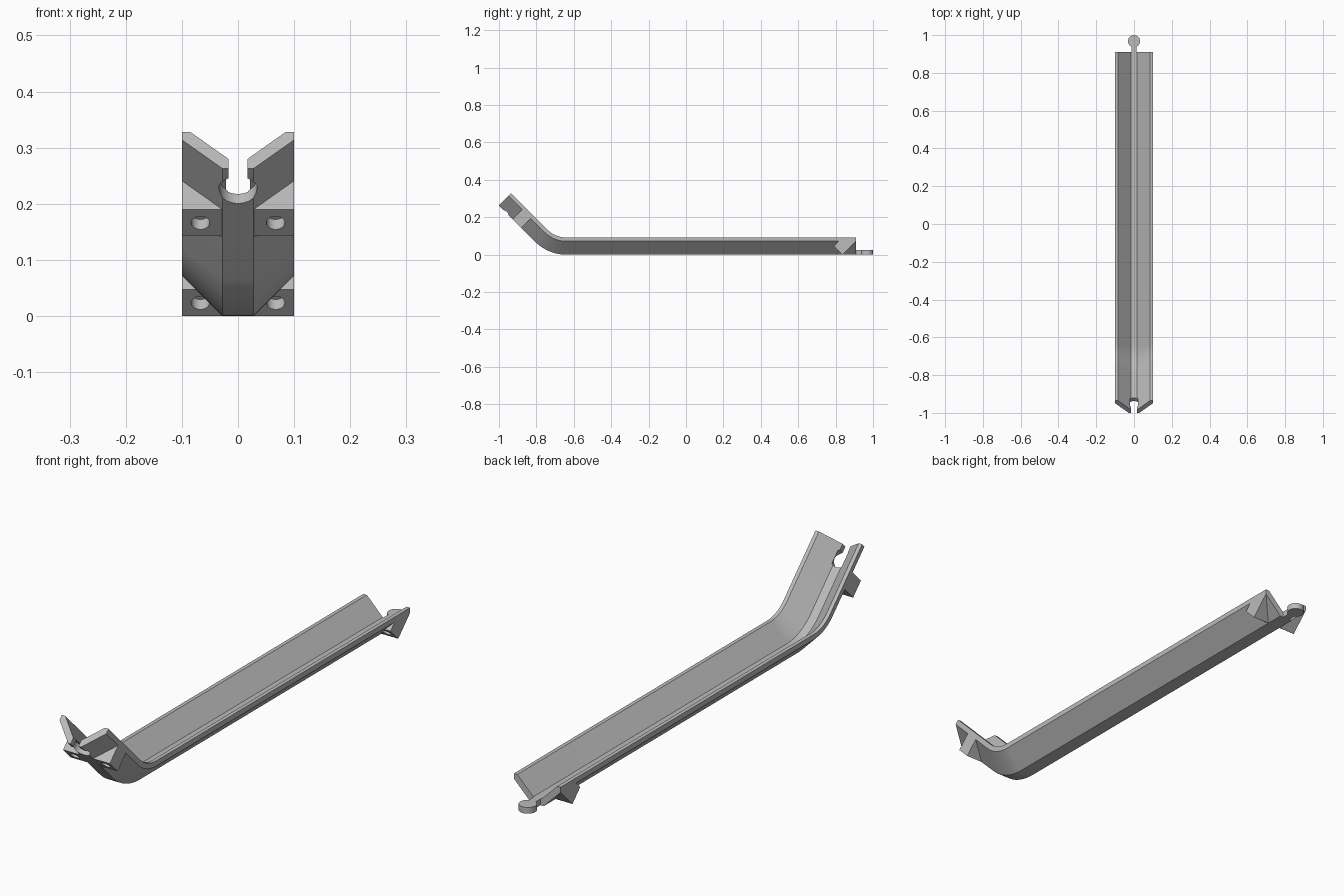
import bpy, bmesh
from math import radians, sin, cos
from mathutils import Matrix, Vector

if "Cube" in bpy.data.objects:
    bpy.data.objects.remove(bpy.data.objects["Cube"])

grey = bpy.data.materials.new("grey_plastic")
grey.use_nodes = True
colour = (0.5, 0.5, 0.5, 1)
grey.diffuse_color = colour
grey.node_tree.nodes["Principled BSDF"].inputs["Base Color"].default_value = colour

BACK, RADIUS, BEND_Y = 0.91, 0.235, -0.64
TILT = Matrix.Rotation(radians(-45), 4, 'X')
# Frame of the raised end: y runs back down the rail, z points out of the channel
END = Matrix.Translation((0, -1, 0.263)) @ TILT


def finish(bm, name, matrix=Matrix()):
    bm.transform(matrix)
    bmesh.ops.recalc_face_normals(bm, faces=bm.faces)
    mesh = bpy.data.meshes.new(name)
    bm.to_mesh(mesh)
    bm.free()
    mesh.materials.append(grey)
    obj = bpy.data.objects.new(name, mesh)
    bpy.context.collection.objects.link(obj)
    return obj


def sweep(name, rings, matrix=Matrix(), cuts=()):
    """Skin a list of rings, cap the ends, then trim with planes."""
    bm = bmesh.new()
    loops = [[bm.verts.new(p) for p in ring] for ring in rings]
    n = len(loops[0])
    for a, b in zip(loops, loops[1:]):
        for i in range(n):
            j = (i + 1) % n
            bm.faces.new((a[i], a[j], b[j], b[i]))
    bm.faces.new(loops[0])
    bm.faces.new(loops[-1])
    for point, normal in cuts:
        bmesh.ops.bisect_plane(bm, geom=bm.verts[:] + bm.edges[:] + bm.faces[:],
                               plane_co=point, plane_no=Vector(normal).normalized(),
                               clear_outer=True)
        bmesh.ops.holes_fill(bm, edges=bm.edges[:], sides=0)
    return finish(bm, name, matrix)


def box(name, low, high, matrix=Matrix()):
    ring = [(low[0], low[2]), (high[0], low[2]), (high[0], high[2]), (low[0], high[2])]
    return sweep(name, [[(x, y, z) for x, z in ring] for y in (low[1], high[1])], matrix)


def cylinder(name, radius, x, y, low, high, matrix=Matrix()):
    bm = bmesh.new()
    bmesh.ops.create_cone(bm, cap_ends=True, segments=48, radius1=radius,
                          radius2=radius, depth=high - low)
    return finish(bm, name, matrix @ Matrix.Translation((x, y, (low + high) / 2)))


def combine(target, other, operation):
    mod = target.modifiers.new(operation, 'BOOLEAN')
    mod.operation, mod.solver, mod.object = operation, 'EXACT', other
    bpy.context.view_layer.objects.active = target
    bpy.ops.object.modifier_apply(modifier=mod.name)
    bpy.data.objects.remove(other)


# Channel: V-shaped section swept along the straight, the bend and the ramp
half = [(0.028, 0), (0.1, 0.072), (0.1, 0.092), (0.085, 0.092), (0.017, 0.024)]
section = half + [(-x, z) for x, z in reversed(half)]
rings = [[(x, BACK, z) for x, z in section]]
for step in range(17):
    a = radians(45 * step / 16)
    rings.append([(x, BEND_Y - (RADIUS - z) * sin(a), RADIUS - (RADIUS - z) * cos(a))
                  for x, z in section])
rings.append([END @ Vector((x, 0, z)) for x, z in section])
rail = sweep("channel_rail", rings)

# Connector peg at the back end
combine(rail, box("peg_stem", (-0.014, 0.88, 0), (0.014, 0.95, 0.024)), 'UNION')
combine(rail, cylinder("peg_disc", 0.032, 0, 0.968, 0, 0.024), 'UNION')

# Wedge brackets under both flanks, at each end
FACE = Matrix.Translation((0, 0.8135, 0.0235)) @ TILT
back_cuts = [((0, 0.838, 0), (0, 1, -1)),
             ((0, 0.837, 0), (0, -1, -1)),
             ((0, 0.79, 0.047), (0, -1, 1))]
for side in (-1, 1):
    wedge = [(0.02 * side, 0), (0.1 * side, 0), (0.1 * side, 0.08)]
    front = [[(x, y, z) for x, z in wedge] for y in (0.103, 0.17)]
    back = [[(x, y, z) for x, z in wedge] for y in (0.7, BACK)]
    combine(rail, sweep("front_bracket", front, END), 'UNION')
    combine(rail, sweep("back_bracket", back, cuts=back_cuts), 'UNION')

# Round sockets in the brackets
for side in (-1, 1):
    for frame, y in ((END, 0.137), (FACE, 0)):
        combine(rail, cylinder("socket_cutter", 0.0165, 0.067 * side, y, -0.025, 0.025, frame),
                'DIFFERENCE')

# Keyhole slot in the raised end
combine(rail, box("slot_cutter", (-0.017, -0.05, -0.05), (0.017, 0.07, 0.15), END), 'DIFFERENCE')
combine(rail, cylinder("keyhole_cutter", 0.034, 0, 0.054, -0.05, 0.028, END), 'DIFFERENCE')

# Smooth bend and round parts, crisp edges elsewhere
bpy.ops.object.select_all(action='DESELECT')
rail.select_set(True)
bpy.context.view_layer.objects.active = rail
bpy.ops.object.shade_smooth_by_angle(angle=radians(25))
